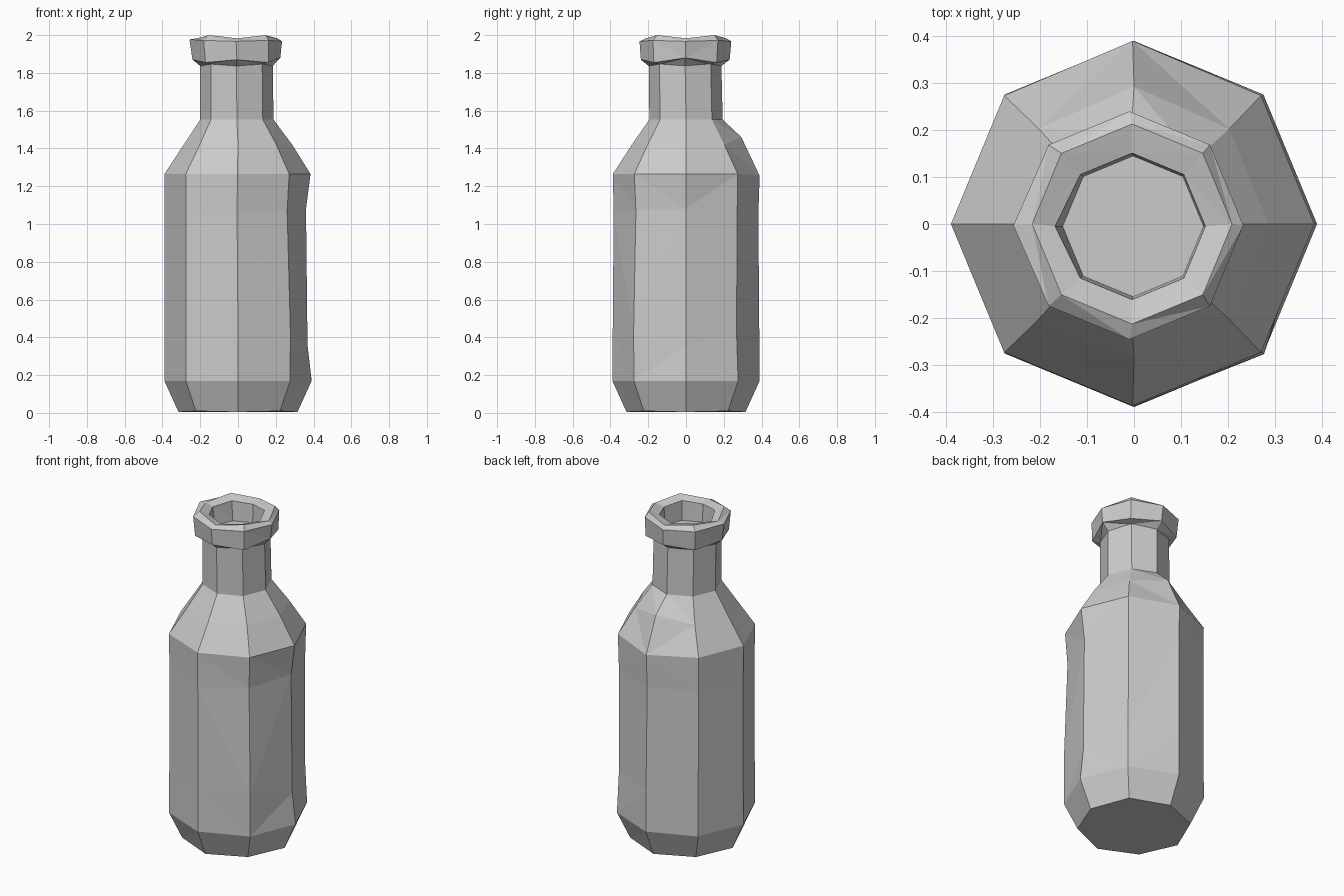
import bpy
import bmesh
from math import cos, sin, pi

SIDES = 8

if "Cube" in bpy.data.objects:
    bpy.data.objects.remove(bpy.data.objects["Cube"], do_unlink=True)

grey = bpy.data.materials.new("bottle grey")
grey.use_nodes = True
colour = (0.6, 0.6, 0.6, 1)
grey.diffuse_color = colour
grey.node_tree.nodes["Principled BSDF"].inputs["Base Color"].default_value = colour


def loft(name, rings, dents=None, cap_start=False, cap_end=False):
    """Octagonal loft; ring = (radius, z, x shift, y shift, z lift on diagonals).
    dents maps (ring, side) to (radius change, z change)."""
    dents = dents or {}
    bm = bmesh.new()
    loops = []
    for i, (r, z, cx, cy, lift) in enumerate(rings):
        loop = []
        for k in range(SIDES):
            dr, dz = dents.get((i, k), (0, 0))
            a = 2 * pi * k / SIDES
            loop.append(bm.verts.new((cx + (r + dr) * cos(a), cy + (r + dr) * sin(a),
                                      z + dz + lift * (k % 2))))
        loops.append(loop)
    for low, high in zip(loops, loops[1:]):
        for k in range(SIDES):
            n = (k + 1) % SIDES
            bm.faces.new((low[k], low[n], high[n], high[k]))
    if cap_start:
        bm.faces.new(loops[0][::-1])
    if cap_end:
        bm.faces.new(loops[-1])
    # Split the warped quads so the facets stay crisp
    bmesh.ops.triangulate(bm, faces=[f for f in bm.faces if len(f.verts) == 4])
    mesh = bpy.data.meshes.new(name)
    bm.to_mesh(mesh)
    bm.free()
    mesh.materials.append(grey)
    obj = bpy.data.objects.new(name, mesh)
    bpy.context.collection.objects.link(obj)
    return obj


# Body: chamfered base, slightly dented sides, shoulder and neck
body = [
    (0.315, 0.005, 0, 0, 0.005),
    (0.39, 0.17, 0, 0, 0),
    (0.388, 0.42, 0, 0, 0.01),
    (0.383, 1.05, -0.005, 0, 0.01),
    (0.387, 1.265, -0.003, 0, 0),
    (0.287, 1.42, 0, 0, 0),
    (0.194, 1.553, -0.006, 0, 0),
    (0.192, 1.86, -0.008, -0.005, 0),
]
body_dents = {
    (2, 0): (-0.02, -0.06), (2, 1): (-0.01, 0), (2, 7): (0.004, 0),
    (3, 0): (-0.018, 0.03), (3, 7): (-0.008, 0.01), (3, 6): (0, 0),
    (4, 2): (0.003, -0.01), (5, 5): (0.012, -0.02), (5, 2): (0.006, 0.04),
}
loft("bottle_body", body, body_dents, cap_start=True)

# Lip: flared collar, bevelled top, shallow mouth with a floor
lip = [
    (0.19, 1.835, -0.008, -0.005, 0.01),
    (0.235, 1.87, -0.006, -0.004, -0.015),
    (0.243, 1.967, -0.01, -0.003, 0.005),
    (0.213, 1.983, -0.004, 0, 0.017),
    (0.156, 1.97, -0.004, -0.005, 0.01),
    (0.15, 1.86, -0.002, -0.005, 0),
]
lip_dents = {(1, 0): (-0.005, 0.01), (2, 4): (0.004, 0.01), (4, 4): (0.008, 0)}
loft("bottle_lip", lip, lip_dents, cap_end=True)
